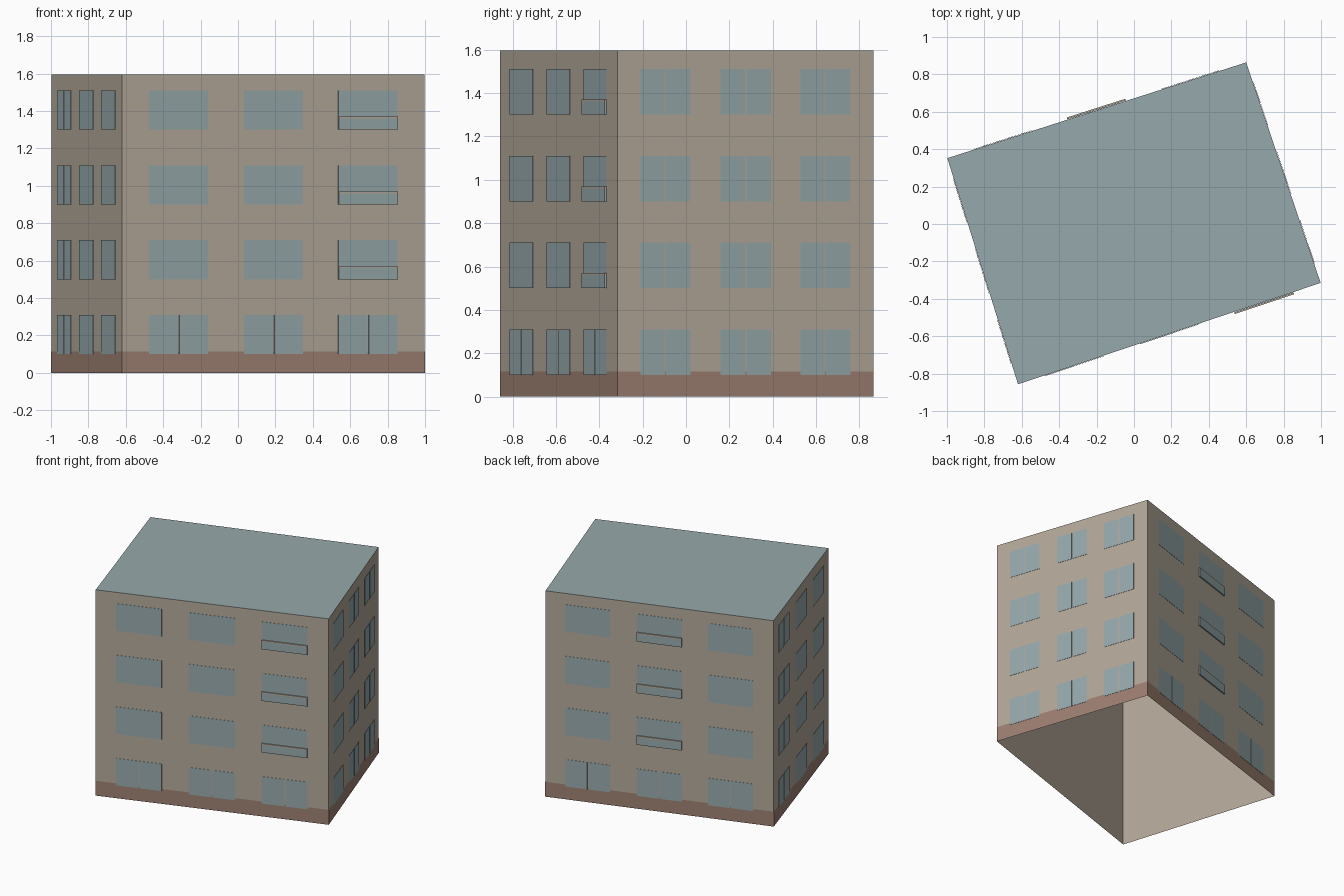
import bpy, bmesh
from mathutils import Vector

cube = bpy.data.objects.get("Cube")
if cube:
    bpy.data.objects.remove(cube)


def material(name, srgb):
    color = [(c / 255) ** 2.2 for c in srgb] + [1]
    m = bpy.data.materials.new(name)
    m.use_nodes = True
    m.diffuse_color = color
    m.node_tree.nodes["Principled BSDF"].inputs["Base Color"].default_value = color
    return m


PLASTER = material("beige plaster", (178, 167, 152))
GLASS = material("blue grey glass", (149, 167, 170))
BASE = material("brown base", (156, 127, 113))

HEIGHT = 1.595
CORNERS = [Vector(c) for c in
           ((-0.62, -0.857, 0), (0.998, -0.315, 0), (0.6, 0.864, 0), (-0.998, 0.352, 0))]
UP = Vector((0, 0, 1))


def finish(name, bm, *mats):
    mesh = bpy.data.meshes.new(name)
    bm.to_mesh(mesh)
    bm.free()
    for m in mats:
        mesh.materials.append(m)
    obj = bpy.data.objects.new(name, mesh)
    bpy.context.collection.objects.link(obj)
    return obj


def ring(bm, scale, top):
    """Four upright faces around the plan; returns the upper vertices."""
    low = [bm.verts.new(c * scale) for c in CORNERS]
    high = [bm.verts.new(c * scale + UP * top) for c in CORNERS]
    for i in range(4):
        j = (i + 1) % 4
        bm.faces.new((low[i], low[j], high[j], high[i]))
    return high


def plate(bm, wall, u0, u1, z0, z1, near, far):
    """Box on a wall: u is a fraction along it, near and far are offsets."""
    a, b = CORNERS[wall], CORNERS[(wall + 1) % 4]
    normal = (b - a).cross(UP).normalized()
    rings = []
    for d in (near, far):
        rings.append([bm.verts.new(a.lerp(b, u) + normal * d + UP * z)
                      for u, z in ((u0, z0), (u1, z0), (u1, z1), (u0, z1))])
    back, front = rings
    bm.faces.new(front)
    bm.faces.new(back[::-1])
    for i in range(4):
        j = (i + 1) % 4
        bm.faces.new((back[i], back[j], front[j], front[i]))


# Walls, open underneath, with a flat roof
bm = bmesh.new()
roof = bm.faces.new(ring(bm, 1, HEIGHT))
roof.material_index = 1
finish("walls_and_roof", bm, PLASTER, GLASS)

# Base band
bm = bmesh.new()
ring(bm, 1.002, 0.115)
finish("base_band", bm, BASE)

# Windows and shallow balconies; the long walls carry one balcony column
COLUMNS = ((0.088, 0.284), (0.402, 0.598), (0.714, 0.91))
BALCONY_COLUMN = {0: 2, 2: 1}
GAP = 0.005
for wall, side in enumerate(("front", "left", "back", "right")):
    panes, panels, rails = bmesh.new(), bmesh.new(), bmesh.new()
    for floor in range(4):
        z = 0.1 + 0.4 * floor
        for col, (u0, u1) in enumerate(COLUMNS):
            if wall in (1, 3) or floor == 0:
                mid = (u0 + u1) / 2
                spans = ((u0, mid - GAP / 2), (mid + GAP / 2, u1))
            else:
                spans = ((u0, u1),)
            for s0, s1 in spans:
                plate(panes, wall, s0, s1, z, z + 0.21, 0.002, 0.004)
            if floor and BALCONY_COLUMN.get(wall) == col:
                plate(panels, wall, u0, u1, z, z + 0.06, 0.004, 0.012)
                plate(rails, wall, u0, u1, z + 0.06, z + 0.07, 0.004, 0.012)
    finish(side + "_windows", panes, GLASS)
    if wall in BALCONY_COLUMN:
        finish(side + "_balcony_panels", panels, GLASS)
        finish(side + "_balcony_rails", rails, PLASTER)
    else:
        panels.free()
        rails.free()
